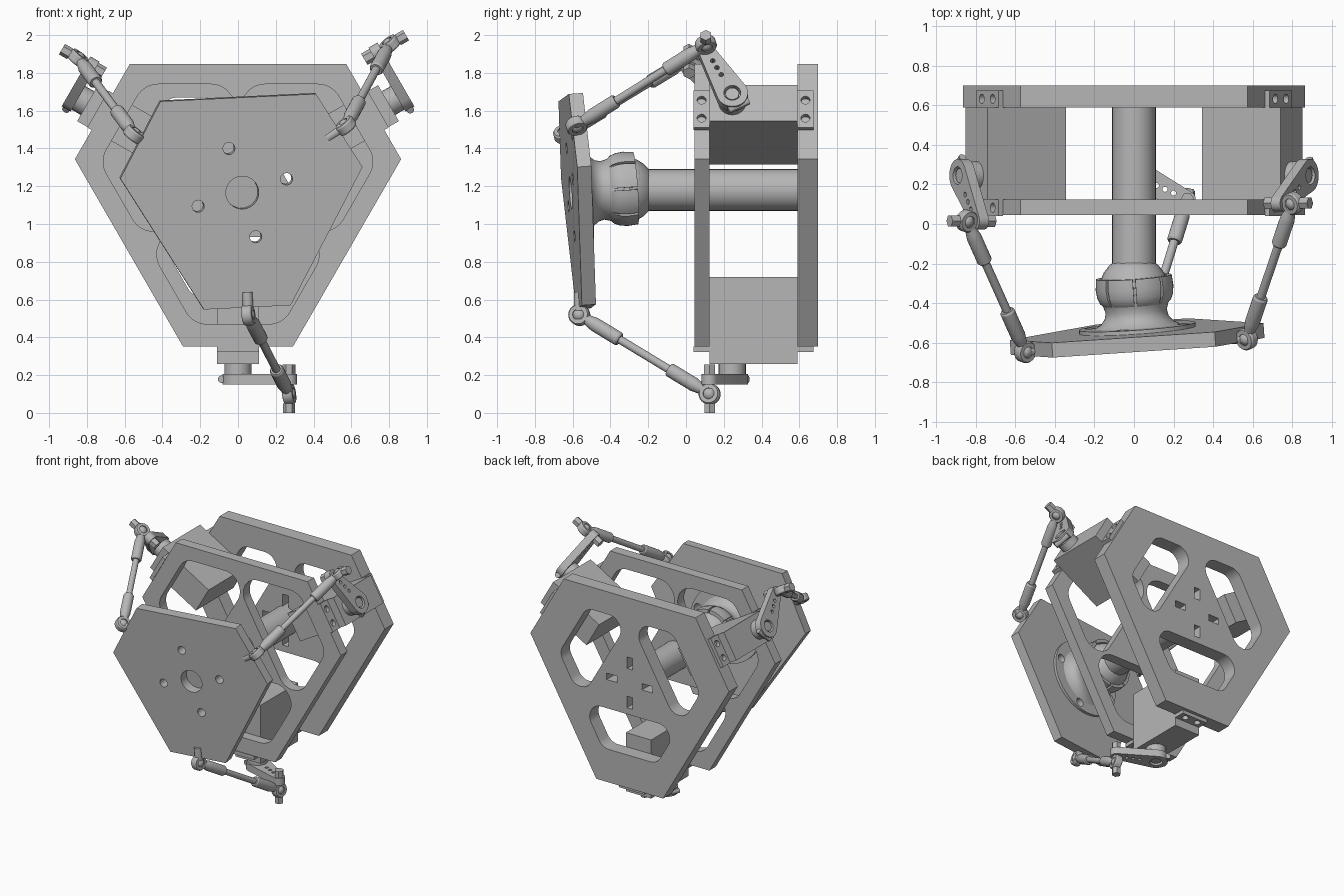
import bpy, bmesh
from math import sin, cos, tan, radians, pi, sqrt, asin
from mathutils import Vector, Matrix

cube = bpy.data.objects.get("Cube")
if cube:
    bpy.data.objects.remove(cube)

grey = bpy.data.materials.new("plain_grey")
grey.use_nodes = True
colour = (0.47, 0.47, 0.47, 1)
grey.diffuse_color = colour
grey.node_tree.nodes["Principled BSDF"].inputs["Base Color"].default_value = colour

AXIS = Vector((0, 0, 1.18))
FACE = Matrix.Rotation(pi / 2, 4, 'X')      # local z points to the front
parts = []


def finish(name, bm, matrix):
    bmesh.ops.remove_doubles(bm, verts=bm.verts, dist=1e-5)
    bmesh.ops.recalc_face_normals(bm, faces=bm.faces)
    mesh = bpy.data.meshes.new(name)
    bm.to_mesh(mesh)
    bm.free()
    mesh.transform(matrix)
    mesh.materials.clear()
    mesh.materials.append(grey)
    ob = bpy.data.objects.new(name, mesh)
    bpy.context.collection.objects.link(ob)
    parts.append(ob)
    return ob


def plate(name, loops, z0, z1, matrix):
    """Flat plate from an outline and its holes."""
    cu = bpy.data.curves.new(name + "_outline", 'CURVE')
    cu.dimensions, cu.fill_mode, cu.extrude = '2D', 'BOTH', (z1 - z0) / 2
    for loop in loops:
        sp = cu.splines.new('POLY')
        sp.points.add(len(loop) - 1)
        for pt, p in zip(sp.points, loop):
            pt.co = (p[0], p[1], 0, 1)
        sp.use_cyclic_u = True
    tmp = bpy.data.objects.new(name + "_outline", cu)
    bpy.context.collection.objects.link(tmp)
    bpy.context.view_layer.update()
    mesh = bpy.data.meshes.new_from_object(tmp.evaluated_get(bpy.context.evaluated_depsgraph_get()))
    bm = bmesh.new()
    bm.from_mesh(mesh)
    bpy.data.objects.remove(tmp)
    bpy.data.curves.remove(cu)
    bpy.data.meshes.remove(mesh)
    return finish(name, bm, matrix @ Matrix.Translation((0, 0, (z0 + z1) / 2)))


def lathe(name, profile, matrix, start=0, sweep=2 * pi, steps=32, closed=False):
    """Spin (radius, z) points about local z."""
    bm = bmesh.new()
    full = sweep > 6.28
    rows = []
    for i in range(steps if full else steps + 1):
        a = start + sweep * i / steps
        rows.append([bm.verts.new((r * cos(a), r * sin(a), z)) for r, z in profile])
    n = len(profile)
    for i in range(steps):
        a, b = rows[i], rows[(i + 1) % len(rows)]
        for j in range(n if closed else n - 1):
            k = (j + 1) % n
            bm.faces.new((a[j], a[k], b[k], b[j]))
    if not full:
        bm.faces.new(rows[0])
        bm.faces.new(rows[-1])
    elif not closed:
        bm.faces.new([r[0] for r in rows])
        bm.faces.new([r[-1] for r in rows])
    return finish(name, bm, matrix)


def cylinder(name, r, z0, z1, matrix, steps=24):
    return lathe(name, [(r, z0), (r, z1)], matrix, steps=steps)


def box(name, lo, hi, matrix):
    bm = bmesh.new()
    bmesh.ops.create_cube(bm, size=1)
    for v in bm.verts:
        v.co = [l + (c + 0.5) * (h - l) for l, h, c in zip(lo, hi, v.co)]
    return finish(name, bm, matrix)


def ball(name, r, centre):
    bm = bmesh.new()
    bmesh.ops.create_uvsphere(bm, u_segments=24, v_segments=14, radius=r)
    return finish(name, bm, Matrix.Translation(centre))


def aim(origin, direction):
    return Matrix.Translation(origin) @ direction.to_track_quat('Z', 'Y').to_matrix().to_4x4()


def circle(x, y, r, n=24):
    return [(x + r * cos(2 * pi * i / n), y + r * sin(2 * pi * i / n)) for i in range(n)]


def hexagon(radius, half, roll=0):
    return [(radius * cos(radians(a + roll)), radius * sin(radians(a + roll)))
            for m in (-90, 30, 150) for a in (m - half, m + half)]


def window(side, inner, outer, r, turn):
    """Rounded trapezoid opening that widens toward the centre."""
    def x(d):
        return (side - d / 2) / sin(pi / 3)
    pts = [Vector(p) for p in ((-x(outer), -outer), (x(outer), -outer), (x(inner), -inner), (-x(inner), -inner))]
    loop = []
    for i, p in enumerate(pts):
        a, b = (pts[i - 1] - p).normalized(), (pts[(i + 1) % 4] - p).normalized()
        h = a.angle(b) / 2
        c = p + (a + b).normalized() * r / sin(h)
        u, v = p + a * r / tan(h) - c, p + b * r / tan(h) - c
        loop += [c + u.lerp(v, k / 10).normalized() * r for k in range(11)]
    rot = Matrix.Rotation(radians(turn), 2)
    return [rot @ p for p in loop]


# Frame plates
TURNS = (0, 120, 240)
base = Matrix.Translation(AXIS) @ FACE
w, reach = 0.025, 0.2
cross = [(w, w), (w, reach), (-w, reach), (-w, w), (-reach, w), (-reach, -w),
         (-w, -w), (-w, -reach), (w, -reach), (w, -w), (reach, -w), (reach, w)]
plate("back_plate", [hexagon(0.879, 19.3), cross] + [window(0.49, 0.25, 0.57, 0.1, t) for t in TURNS],
      -0.70, -0.59, base)
plate("front_plate", [hexagon(0.879, 19.3)] + [window(0.56, 0.21, 0.71, 0.13, t) for t in TURNS],
      -0.125, -0.045, base)

# Central post with its ball
cylinder("centre_post", 0.11, -0.70, 0.25, base, 40)
ball("post_ball", 0.177, AXIS + Vector((0, -0.335, 0)))
lathe("ball_collar", [(0.11, 0.2), (0.125, 0.215), (0.155, 0.25)], base)

# Tilted platform
normal = Vector((-0.07, 1, 0.07)).normalized()
tilt = Vector((0, 1, 0)).rotation_difference(normal).to_matrix().to_4x4()
deck = Matrix.Translation((0.023, -0.611, 1.166)) @ tilt @ FACE
bolts = [circle(0.245 * cos(radians(a)), 0.245 * sin(radians(a)), 0.032, 16) for a in (17, 107, 197, 287)]
plate("platform", [hexagon(0.652, 20.7, 2.6), circle(0, 0, 0.087, 32)] + bolts, -0.075, 0, deck)
plate("socket_flange", [circle(0, 0, 0.295, 48)] + bolts, -0.095, -0.075, deck)

# Socket neck, cup and its split fingers
neck = [(0.215, -0.095), (0.185, -0.11), (0.162, -0.14), (0.155, -0.17),
        (0.165, -0.205), (0.178, -0.235), (0.178, -0.3)]
lathe("socket_neck", neck, deck, steps=48)
finger = [(0.165, -0.205), (0.18, -0.22), (0.192, -0.25), (0.197, -0.29), (0.192, -0.345), (0.165, -0.345)]
for i in range(8):
    lathe("socket_finger", finger, deck, start=radians(45 * i + 2), sweep=radians(41), steps=6, closed=True)


def rod_end(name, point, along, pin):
    """Spherical bearing eye with its sleeve."""
    axis = (pin - along * pin.dot(along)).normalized()
    ring = [(0.03, -0.027), (0.05, -0.027), (0.056, -0.018), (0.056, 0.018), (0.05, 0.027), (0.03, 0.027)]
    lathe(name + "_eye", ring, aim(point, axis), closed=True)
    ball(name + "_ball", 0.036, point)
    sleeve = [(0.026, 0.04), (0.034, 0.08), (0.038, 0.1), (0.038, 0.25), (0.032, 0.26)]
    lathe(name + "_sleeve", sleeve, aim(point, along), steps=20)


def push_rod(a, b, pin):
    d = (b - a).normalized()
    cylinder("rod_shaft", 0.022, 0.05, (b - a).length - 0.05, aim(a, d), 16)
    rod_end("arm_joint", a, d, pin)
    rod_end("platform_joint", b, -d, pin)
    centre = Vector((0.023, -0.57, 1.166))
    cylinder("platform_pin", 0.028, -0.045, 0.12, aim(b, (centre - b).normalized()), 16)


def arm_outline(tip, r0, r1):
    """Two round ends joined by tangents."""
    d = Vector(tip)
    base_angle = Vector((1, 0)).angle_signed(d) * -1
    open_angle = pi / 2 - asin((r0 - r1) / d.length)
    pts = []
    for k in range(21):
        a = base_angle + open_angle + (2 * pi - 2 * open_angle) * k / 20
        pts.append((r0 * cos(a), r0 * sin(a)))
    for k in range(13):
        a = base_angle - open_angle + 2 * open_angle * k / 12
        pts.append((d.x + r1 * cos(a), d.y + r1 * sin(a)))
    return pts


def servo_unit(angle, tip, rod_foot):
    a = radians(angle)
    out, side = Vector((cos(a), 0, sin(a))), Vector((sin(a), 0, -cos(a)))
    m = Matrix((side, (0, 1, 0), out)).transposed().to_4x4()
    m.translation = AXIS
    # Body and mounting ears
    box("servo_body", (-0.11, 0.125, 0.46), (0.11, 0.59, 0.92), m)
    for y0, y1 in ((0.04, 0.125), (0.59, 0.675)):
        mid = (y0 + y1) / 2
        ear = [(-0.112, y0), (0.112, y0), (0.112, y1), (-0.112, y1)]
        plate("servo_ear", [ear, circle(-0.055, mid, 0.024, 16), circle(0.055, mid, 0.024, 16)], 0.828, 0.857, m)
    # Output shaft and arm
    hub = m @ Matrix.Translation((0, 0.245, 0))
    cylinder("servo_shaft", 0.072, 0.92, 0.98, hub)
    t = Vector(tip)
    holes = [circle(t.x * f, t.y * f, 0.013, 12) for f in (0.42, 0.58, 0.74)]
    plate("servo_arm", [arm_outline(tip, 0.083, 0.042), circle(0, 0, 0.045)] + holes, 0.975, 1.03, hub)
    cylinder("arm_screw", 0.036, 0.96, 1.02, hub, 16)
    n = t.normalized()
    clamp = hub @ Vector((-n.x * 0.07, -n.y * 0.07, 1.002))
    cylinder("clamp_screw", 0.02, -0.06, 0.06, aim(clamp, m.to_3x3() @ Vector((-n.y, n.x, 0))), 12)
    # Pin through the arm and the rod eye
    end = hub @ Matrix.Translation((t.x, t.y, 0))
    cylinder("arm_pin", 0.02, 0.93, 1.17, end, 16)
    cylinder("pin_head", 0.034, 0.925, 0.975, end, 6)
    cylinder("pin_nut", 0.032, 1.13, 1.18, end, 6)
    push_rod(end @ Vector((0, 0, 1.08)), Vector(rod_foot), side)


servo_unit(-90, (-0.27, -0.12), (0.055, -0.565, 0.518))
servo_unit(30, (-0.265, -0.14), (0.57, -0.58, 1.52))
servo_unit(150, (0.18, -0.23), (-0.55, -0.645, 1.475))

# Smooth the round parts, keep edges sharp
bpy.ops.object.select_all(action='DESELECT')
for ob in parts:
    ob.select_set(True)
bpy.context.view_layer.objects.active = parts[0]
bpy.ops.object.shade_smooth_by_angle(angle=radians(30))
